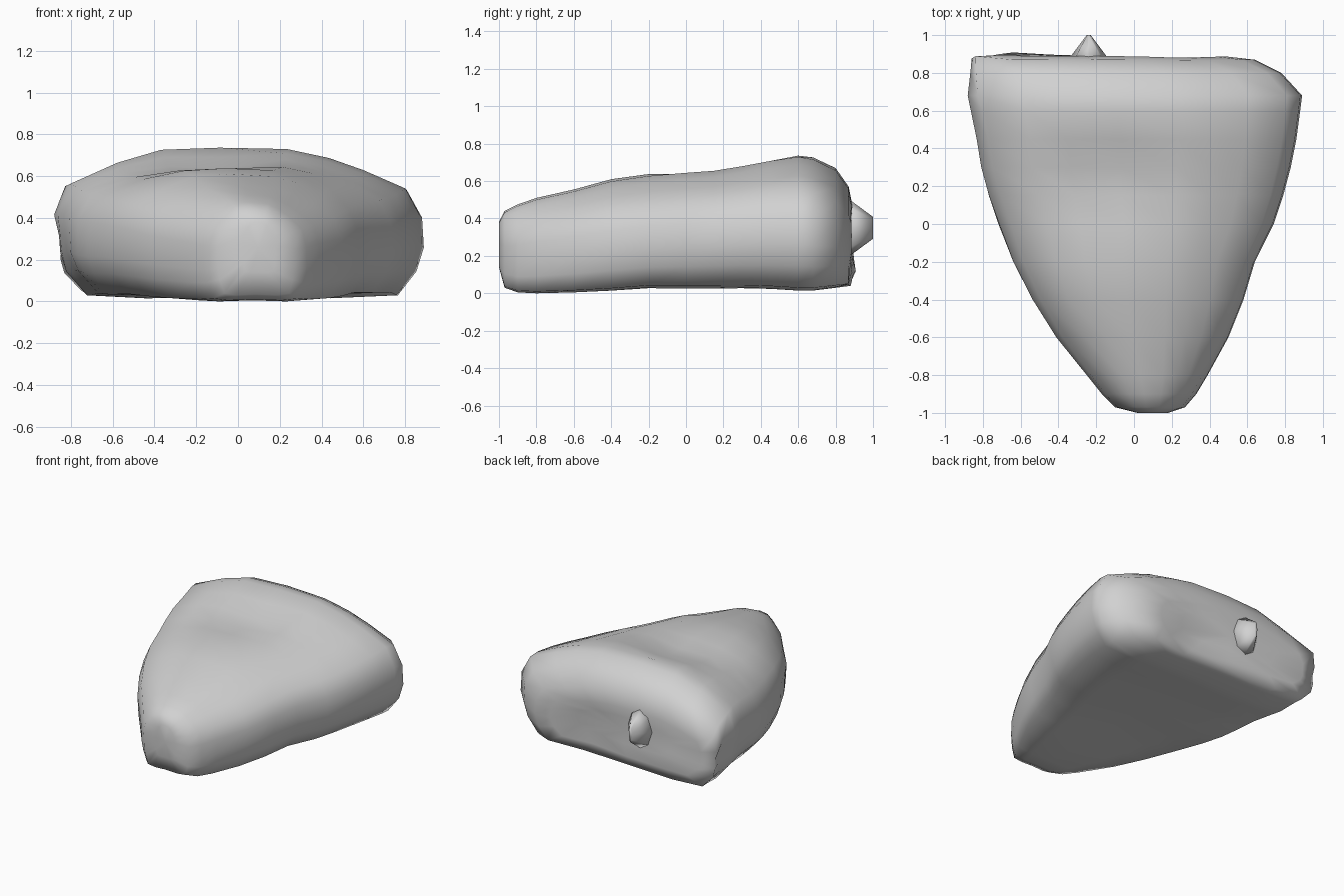
import bpy, bmesh, math
from mathutils import Matrix, Vector

cube = bpy.data.objects.get("Cube")
if cube:
    bpy.data.objects.remove(cube, do_unlink=True)

stone = bpy.data.materials.new("stone grey")
stone.use_nodes = True
grey = (0.64, 0.64, 0.64, 1)
stone.diffuse_color = grey
bsdf = next(n for n in stone.node_tree.nodes if n.type == 'BSDF_PRINCIPLED')
bsdf.inputs["Base Color"].default_value = grey
bsdf.inputs["Roughness"].default_value = 0.8

# Cross-section of the boulder: across -1..1, height 0..1
SECTION = [(-1, .56), (-.99, .42), (-.98, .31), (-.93, .18), (-.81, .02),
           (-.5, 0), (0, .01), (.5, 0), (.86, .02), (.96, .18), (1, .34),
           (.99, .54), (.91, .72), (.68, .84), (.49, .92), (.26, .98),
           (-.11, 1), (-.43, .98), (-.67, .89), (-.93, .75)]

# Stations from nose to back: y, left edge, right edge, bottom, top
STATIONS = [(-1, .02, .18, .14, .38), (-.97, -.1, .27, .03, .44),
            (-.9, -.17, .33, .005, .475),
            (-.8, -.25, .39, 0, .51), (-.6, -.41, .5, .005, .555),
            (-.4, -.53, .58, .015, .61), (-.2, -.62, .64, .03, .64),
            (0, -.69, .74, .03, .66), (.15, -.75, .79, .03, .675),
            (.3, -.8, .83, .03, .7), (.45, -.83, .86, .025, .725),
            (.6, -.865, .88, .015, .745), (.68, -.89, .89, .015, .73),
            (.8, -.895, .78, .03, .67), (.87, -.895, .64, .04, .57),
            (.89, -.76, .5, .11, .47), (.885, -.5, .3, .2, .4)]

# Local dents and bulges: centre, radius, push
DENTS = [((-.15, .25, .67), .25, (0, 0, -.075)),     # hollow on top
         ((.2, .88, .17), .2, (0, -.05, 0)),         # undercut back
         ((-.88, .8, .29), .13, (.06, 0, 0)),        # notch in the back corner
         ((-.87, .88, .44), .1, (-.01, .02, 0)),     # corner above the notch
         ((-.6, .87, .12), .15, (0, .02, 0)),        # lower back lip
         ((-.65, 0, .08), .35, (-.05, 0, -.01))]     # full lower flank


def finish(name, bm):
    bmesh.ops.recalc_face_normals(bm, faces=bm.faces)
    mesh = bpy.data.meshes.new(name)
    bm.to_mesh(mesh)
    bm.free()
    mesh.materials.append(stone)
    obj = bpy.data.objects.new(name, mesh)
    bpy.context.collection.objects.link(obj)
    for p in mesh.polygons:
        p.use_smooth = True


# Boulder body: lofted sections
bm = bmesh.new()
rings = []
for y, x0, x1, z0, z1 in STATIONS:
    ring = []
    for u, v in SECTION:
        x = (x0 + x1) / 2 + u * (x1 - x0) / 2
        ring.append(bm.verts.new((x, y, z0 + v * (z1 - z0))))
    rings.append(ring)
n = len(SECTION)
for a, b in zip(rings, rings[1:]):
    for i in range(n):
        j = (i + 1) % n
        bm.faces.new((a[i], a[j], b[j], b[i]))

# Close the nose and the back
for ring in (rings[0], rings[-1]):
    tip = bm.verts.new(sum((v.co for v in ring), Vector()) / n)
    for i in range(n):
        bm.faces.new((ring[i], ring[(i + 1) % n], tip))

# Weathering: push the surface in and out around each dent
for v in bm.verts:
    start = v.co.copy()
    for centre, radius, push in DENTS:
        falloff = math.exp(-((start - Vector(centre)).length / radius) ** 2)
        v.co += Vector(push) * falloff
finish("boulder", bm)

# Small nub on the back, tapering to an upright ridge
bm = bmesh.new()
bmesh.ops.create_cone(bm, cap_ends=True, segments=8, radius1=.13,
                      radius2=.045, depth=.15)
for v in bm.verts:
    if v.co.z > 0:
        v.co.x *= .25
bmesh.ops.transform(bm, verts=bm.verts, matrix=Matrix.Translation((-.24, .925, .35))
                    @ Matrix.Diagonal((.95, 1, 1.3, 1))
                    @ Matrix.Rotation(-math.pi / 2, 4, 'X'))
finish("back_nub", bm)
